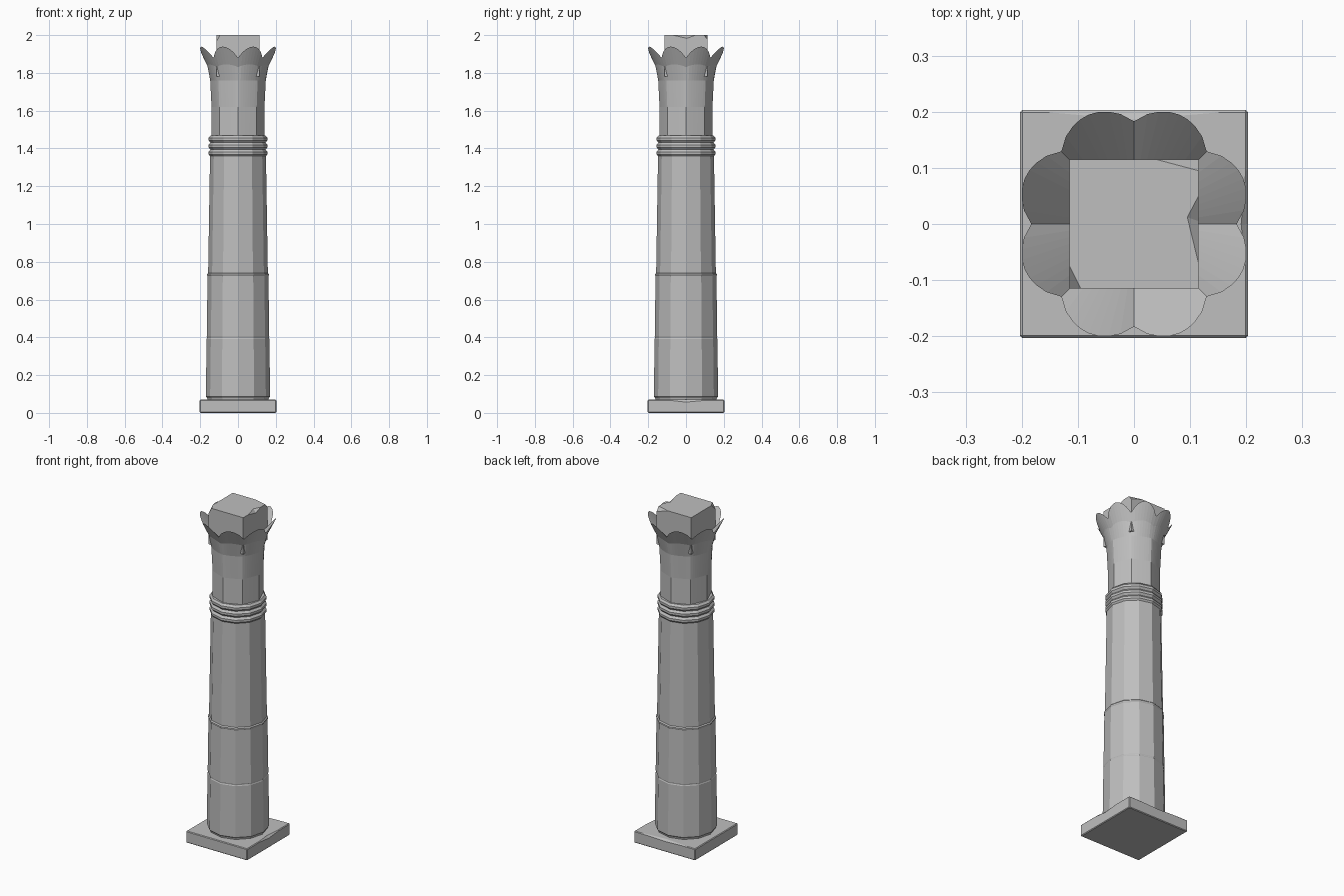
import bpy
import bmesh
from math import sin, cos, pi, tau
from mathutils import Vector

default = bpy.data.objects.get("Cube")
if default:
    bpy.data.objects.remove(default, do_unlink=True)

stone = bpy.data.materials.new("grey stone")
stone.use_nodes = True
colour = (0.52, 0.52, 0.52, 1)
stone.diffuse_color = colour
stone.node_tree.nodes["Principled BSDF"].inputs["Base Color"].default_value = colour


def finish(bm, name):
    """Turn a bmesh into a flat-shaded stone object."""
    bmesh.ops.recalc_face_normals(bm, faces=bm.faces)
    mesh = bpy.data.meshes.new(name)
    bm.to_mesh(mesh)
    bm.free()
    mesh.materials.append(stone)
    obj = bpy.data.objects.new(name, mesh)
    bpy.context.collection.objects.link(obj)
    return obj


def loft(rings, name):
    """Join closed rings of points with quads and cap both ends."""
    bm = bmesh.new()
    loops = [[bm.verts.new(p) for p in ring] for ring in rings]
    n = len(loops[0])
    for low, high in zip(loops, loops[1:]):
        for i in range(n):
            j = (i + 1) % n
            bm.faces.new((low[i], low[j], high[j], high[i]))
    bm.faces.new(loops[0][::-1])
    bm.faces.new(loops[-1])
    return finish(bm, name)


def lathe(profile, sides, name):
    """Revolve (radius, height) pairs with a vertex on each axis."""
    angles = [tau * i / sides for i in range(sides)]
    return loft([[(r * cos(a), r * sin(a), z) for a in angles] for r, z in profile], name)


def block(half, bottom, top, name, bevel=0, corner_cuts=()):
    """Square block with bevelled edges and planar corner breaks."""
    bm = bmesh.new()
    bmesh.ops.create_cube(bm, size=1)
    for v in bm.verts:
        v.co = (v.co.x * 2 * half, v.co.y * 2 * half, top if v.co.z > 0 else bottom)
    if bevel:
        bmesh.ops.bevel(bm, geom=bm.edges[:], offset=bevel, segments=1, affect='EDGES')
    for points in corner_cuts:
        a, b, c = map(Vector, points)
        normal = (b - a).cross(c - a).normalized()
        if normal.dot(a - Vector((0, 0, bottom))) < 0:
            normal.negate()
        bmesh.ops.bisect_plane(bm, geom=bm.verts[:] + bm.edges[:] + bm.faces[:],
                               plane_co=a, plane_no=normal, clear_outer=True)
        bmesh.ops.holes_fill(bm, edges=[e for e in bm.edges if e.is_boundary], sides=0)
    return finish(bm, name)


def chip_edge(obj, end_a, end_b, inner, low):
    """Knock a V-shaped chip out of a top edge."""
    end_a, end_b, inner, low = map(Vector, (end_a, end_b, inner, low))
    middle = (inner + low) / 2
    bm = bmesh.new()
    for p in (end_a, end_b, inner, low):
        bm.verts.new(middle + (p - middle) * 3)
    bmesh.ops.convex_hull(bm, input=bm.verts[:])
    cutter = finish(bm, "chip_cutter")
    cutter.hide_render = True
    mod = obj.modifiers.new("chip", 'BOOLEAN')
    mod.operation = 'DIFFERENCE'
    mod.solver = 'EXACT'
    mod.object = cutter
    bpy.context.view_layer.objects.active = obj
    bpy.ops.object.modifier_apply(modifier=mod.name)
    bpy.data.objects.remove(cutter, do_unlink=True)


# Square plinth with worn right and back edges
plinth = block(0.203, 0, 0.07, "plinth", bevel=0.004)
chip_edge(plinth, (0.203, -0.12, 0.07), (0.203, 0.14, 0.07),
          (0.191, 0.0, 0.07), (0.203, 0.0, 0.057))
chip_edge(plinth, (-0.2, 0.203, 0.07), (0.2, 0.203, 0.07),
          (0, 0.186, 0.07), (0, 0.203, 0.062))

# Tapering twelve-sided shaft with two drum joints
lathe([(0.16, 0.065), (0.163, 0.078), (0.17, 0.086), (0.17, 0.1),
       (0.166, 0.392), (0.164, 0.396), (0.164, 0.4), (0.1655, 0.404),
       (0.161, 0.724), (0.164, 0.729), (0.164, 0.735), (0.158, 0.741),
       (0.148, 1.36)], 12, "shaft")

# Three neck bands
for i in range(3):
    z = 1.357 + i * 0.037
    lathe([(0.146, z), (0.156, z + 0.012), (0.156, z + 0.025), (0.146, z + 0.037)],
          12, "neck_band")

# Capital of eight leaves: height, notch radius, leaf bulge, leaf lift
levels = [(1.46, 0.14, 0, 0), (1.62, 0.14, 0.002, 0), (1.76, 0.147, 0.006, 0),
          (1.83, 0.159, 0.018, 0.015), (1.88, 0.183, 0.042, 0.059),
          (1.80, 0.1, 0, 0)]
LEAVES, STEPS = 8, 8
rings = []
for z, radius, bulge, lift in levels:
    ring = []
    for leaf in range(LEAVES):
        a, b = tau * leaf / LEAVES, tau * (leaf + 1) / LEAVES
        start = Vector((cos(a), sin(a), 0)) * radius
        end = Vector((cos(b), sin(b), 0)) * radius
        axis = (start + end).normalized()
        for s in range(STEPS):
            t = s / STEPS
            swell = sin(pi * t) ** 0.7
            point = start.lerp(end, t) + axis * bulge * swell
            point.z = z + lift * swell
            ring.append(point)
    rings.append(ring)
loft(rings, "leaf_capital")

# Square block on top with broken corners and a chipped side
abacus = block(0.115, 1.78, 2, "top_block", corner_cuts=[
    [(-0.115, -0.075, 2), (-0.095, -0.115, 2), (-0.115, -0.115, 1.965)],
    [(0.04, 0.115, 2), (0.115, 0.095, 2), (0.115, 0.115, 1.975)]])
chip_edge(abacus, (0.115, 0.05, 2), (0.115, -0.07, 2),
          (0.095, 0.012, 2), (0.115, 0.005, 1.983))
